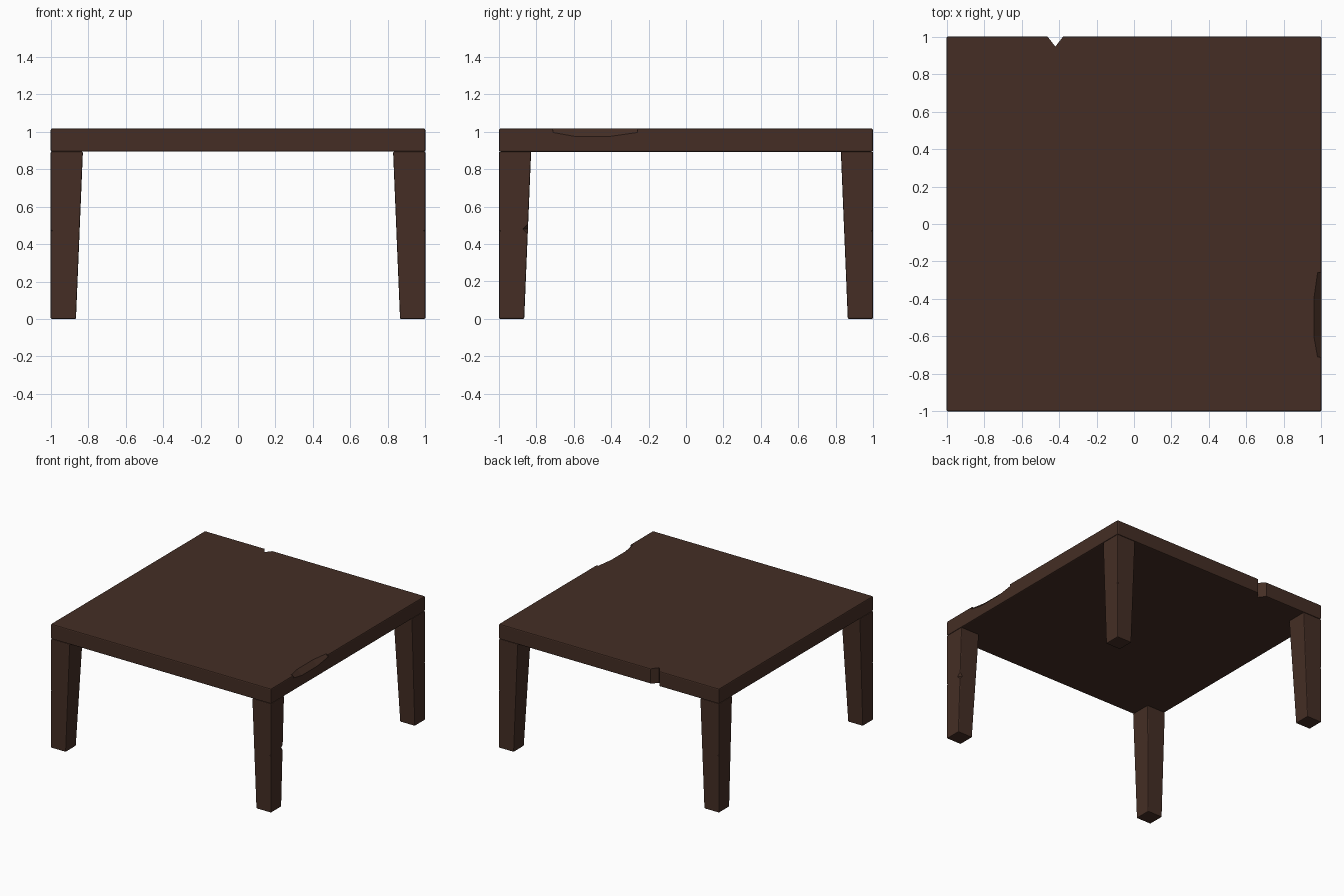
import bpy, bmesh
from mathutils import Vector

if "Cube" in bpy.data.objects:
    bpy.data.objects.remove(bpy.data.objects["Cube"])

wood = bpy.data.materials.new("dark brown wood")
wood.diffuse_color = (0.058, 0.027, 0.018, 1)
wood.use_nodes = True
wood.node_tree.nodes["Principled BSDF"].inputs["Base Color"].default_value = wood.diffuse_color


def hull(name, points):
    """Convex solid around a few points."""
    bm = bmesh.new()
    for p in points:
        bm.verts.new(p)
    bmesh.ops.convex_hull(bm, input=bm.verts[:])
    bmesh.ops.dissolve_limit(bm, angle_limit=0.01, verts=bm.verts[:], edges=bm.edges[:])
    bmesh.ops.recalc_face_normals(bm, faces=bm.faces[:])
    mesh = bpy.data.meshes.new(name)
    bm.to_mesh(mesh)
    bm.free()
    mesh.materials.append(wood)
    ob = bpy.data.objects.new(name, mesh)
    bpy.context.collection.objects.link(ob)
    return ob


def apply(ob, mod):
    bpy.context.view_layer.objects.active = ob
    bpy.ops.object.modifier_apply(modifier=mod.name)


def bevel(ob, width):
    m = ob.modifiers.new("soft edges", 'BEVEL')
    m.width, m.segments = width, 2
    apply(ob, m)


def cut(ob, cutter):
    m = ob.modifiers.new("cut", 'BOOLEAN')
    m.operation, m.solver, m.object = 'DIFFERENCE', 'EXACT', cutter
    apply(ob, m)
    bpy.data.objects.remove(cutter)


def octahedron(name, centre, size):
    """Diamond-shaped cutter for small nicks."""
    c = Vector(centre)
    pts = []
    for axis in range(3):
        for s in (-1, 1):
            d = Vector((0, 0, 0))
            d[axis] = s * size[axis]
            pts.append(c + d)
    return hull(name, pts)


# Table top slab
top = hull("table_top", [(x, y, z) for x in (-1, 1) for y in (-1, 1) for z in (0.893, 1.017)])
bevel(top, 0.008)

# V-shaped notch through the back edge
cut(top, hull("back_notch", [(x, y, z) for x, y in ((-0.42, 0.947), (-0.5, 1.05), (-0.34, 1.05))
                             for z in (0.8, 1.1)]))

# Worn scoop along the right upper edge
scoop = []
for y, d in ((-0.71, 0.012), (-0.6, 0.032), (-0.4, 0.032), (-0.26, 0.012)):
    scoop += [(1.05, y, 1.017 - d - 0.06), (1.0 - d - 0.05, y, 1.06), (1.05, y, 1.06),
              (1.0 - d, y, 1.017 - d * 0.2), (1.0 - d * 0.2, y, 1.017 - d)]
cut(top, hull("edge_scoop", scoop))

# Legs: outer faces upright, inner faces tapering to the foot
for side, sx in (("left", -1), ("right", 1)):
    for end, sy in (("front", -1), ("back", 1)):
        pts = []
        for z, w in ((0.0, 0.135), (0.893, 0.172)):
            pts += [(sx * (1 - a), sy * (1 - b), z) for a in (0, w) for b in (0, w)]
        leg = hull(f"{end}_{side}_leg", pts)
        bevel(leg, 0.006)
        # Small nick on the outer corner
        cut(leg, octahedron("corner_nick", (sx * 1.01, sy * 1.01, 0.47), (0.03, 0.03, 0.03)))
        # Deeper nick on the inner edge of the front right leg
        if (side, end) == ("right", "front"):
            cut(leg, octahedron("edge_nick", (1.0, -0.843, 0.48), (0.025, 0.03, 0.03)))
